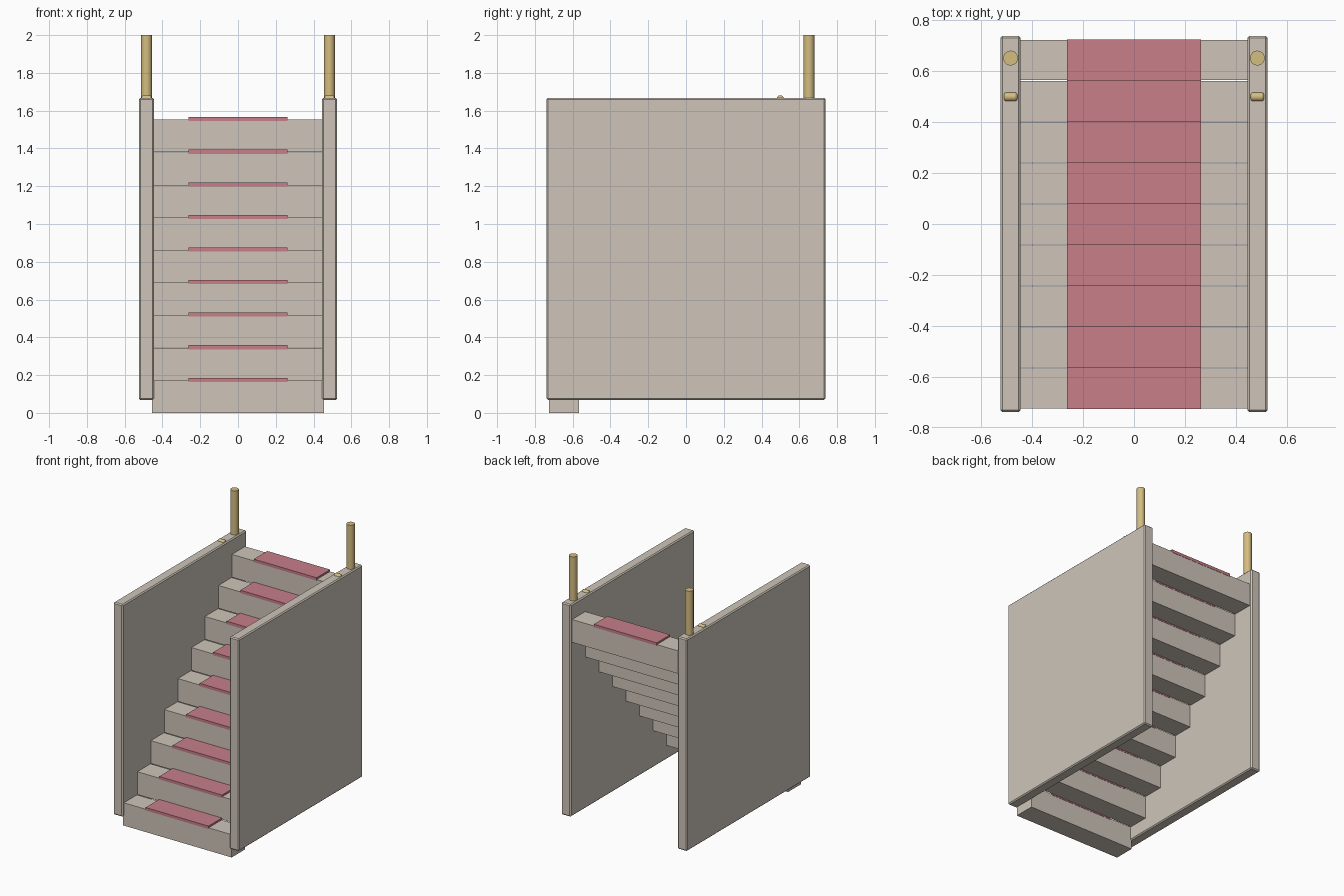
import bpy
import math

cube = bpy.data.objects.get("Cube")
if cube:
    bpy.data.objects.remove(cube, do_unlink=True)


def make_material(name, colour):
    mat = bpy.data.materials.new(name)
    mat.use_nodes = True
    mat.diffuse_color = (*colour, 1)
    mat.node_tree.nodes["Principled BSDF"].inputs["Base Color"].default_value = (*colour, 1)
    return mat


stone = make_material("warm stone", (0.62, 0.56, 0.49))
carpet = make_material("rose carpet", (0.57, 0.21, 0.25))
brass = make_material("pale brass", (0.66, 0.51, 0.22))


def finish(obj, name, mat, bevel=0, segments=1):
    obj.name = name
    obj.data.materials.append(mat)
    if bevel:
        mod = obj.modifiers.new("soft edges", 'BEVEL')
        mod.width = bevel
        mod.segments = segments
        mod.limit_method = 'ANGLE'
        mod.angle_limit = math.radians(50)
    return obj


def box(name, low, high, mat, bevel=0):
    centre = [(a + b) / 2 for a, b in zip(low, high)]
    bpy.ops.mesh.primitive_cube_add(size=1, location=centre)
    obj = bpy.context.object
    obj.scale = [b - a for a, b in zip(low, high)]
    bpy.ops.object.transform_apply(location=False, rotation=False, scale=True)
    return finish(obj, name, mat, bevel)


def rod(name, centre, radius, length, mat, rotation=(0, 0, 0), bevel=0):
    bpy.ops.mesh.primitive_cylinder_add(vertices=24, radius=radius, depth=length,
                                        location=centre, rotation=rotation)
    bpy.ops.object.shade_smooth_by_angle(angle=math.radians(35))
    return finish(bpy.context.object, name, mat, bevel, 2)


# Staircase: separate treads, each with a carpet pad wrapping its top edge
STEPS, RISE, RUN, DEPTH, HEIGHT = 9, 0.1725, 0.161, 0.157, 0.172
for i in range(STEPS):
    y, z = -0.724 + i * RUN, i * RISE
    box(f"step_{i + 1}", (-0.454, y, z), (0.454, y + DEPTH, z + HEIGHT), stone)
    box(f"carpet_{i + 1}", (-0.262, y - 0.002, z + 0.164),
        (0.262, y + DEPTH + 0.002, z + 0.186), carpet)

# Side walls with posts and small pegs on top
for side, sign in (("left", 1), ("right", -1)):
    xs = sorted((sign * 0.445, sign * 0.524))
    box(f"{side}_wall", (xs[0], -0.738, 0.068), (xs[1], 0.738, 1.668), stone, 0.008)
    x = sign * 0.484
    rod(f"{side}_post", (x, 0.651, 1.8), 0.029, 0.4, brass)
    rod(f"{side}_peg", (x, 0.499, 1.663), 0.018, 0.052, brass,
        (0, math.pi / 2, 0), 0.008)
